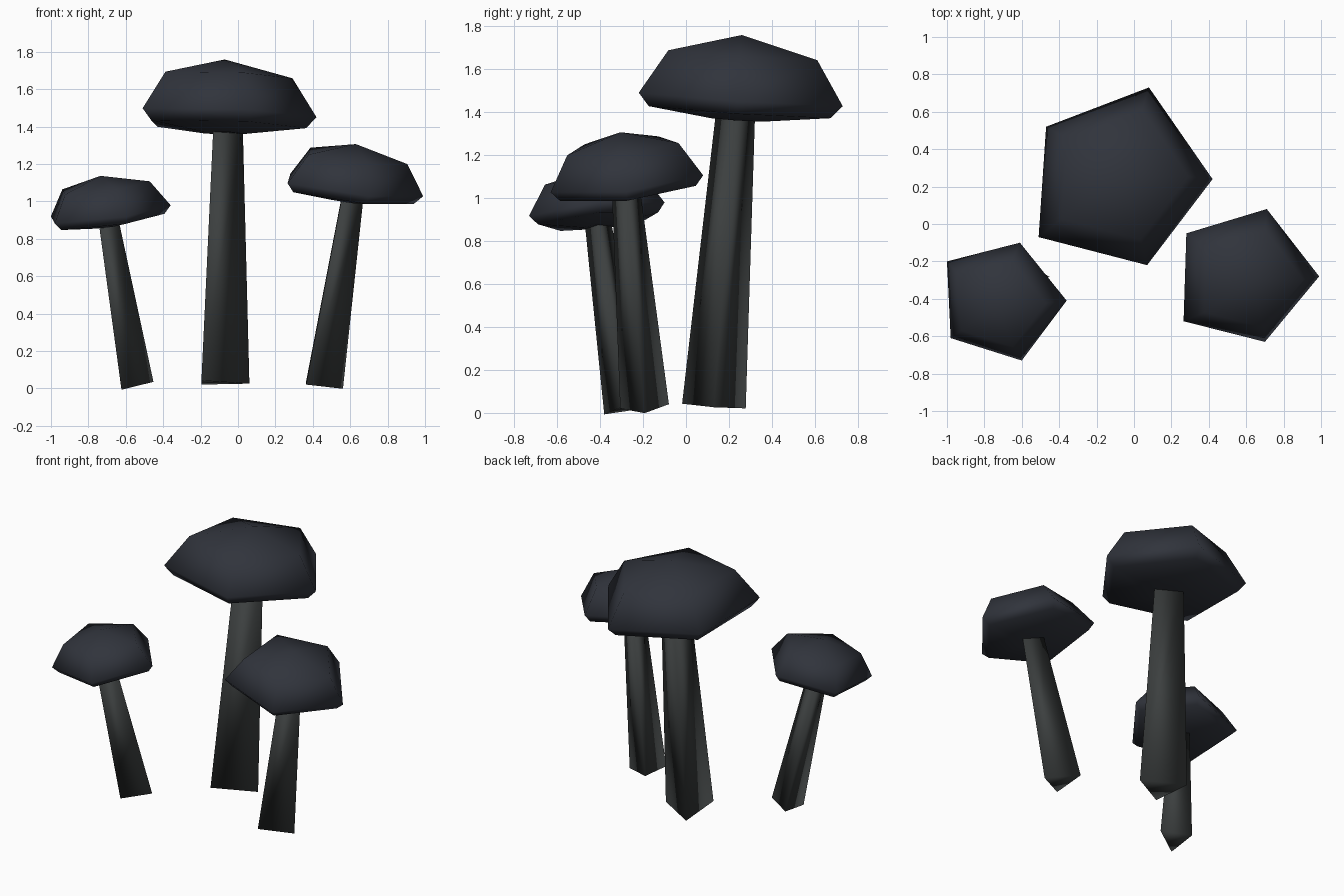
import bpy, bmesh
from math import cos, sin, tau
from mathutils import Vector

if "Cube" in bpy.data.objects:
    bpy.data.objects.remove(bpy.data.objects["Cube"])


def material(name, rgb):
    m = bpy.data.materials.new(name)
    m.diffuse_color = (*rgb, 1)
    m.use_nodes = True
    m.node_tree.nodes["Principled BSDF"].inputs["Base Color"].default_value = m.diffuse_color
    return m


CAP = material("cap_dark", (0.03, 0.034, 0.045))
STEM = material("stem_dark", (0.045, 0.05, 0.05))


def loft(name, rings, mat, apex=None):
    """Skin a stack of rings, closing the bottom and closing or peaking the top."""
    bm = bmesh.new()
    loops = [[bm.verts.new(p) for p in ring] for ring in rings]
    n = len(loops[0])
    for lo, hi in zip(loops, loops[1:]):
        for i in range(n):
            j = (i + 1) % n
            bm.faces.new((lo[i], lo[j], hi[j], hi[i]))
    bm.faces.new(loops[0][::-1])
    if apex is None:
        bm.faces.new(loops[-1])
    else:
        tip = bm.verts.new(apex)
        for i in range(n):
            bm.faces.new((loops[-1][i], loops[-1][(i + 1) % n], tip))
    bmesh.ops.recalc_face_normals(bm, faces=bm.faces)
    for f in bm.faces:
        f.smooth = True
    me = bpy.data.meshes.new(name)
    bm.to_mesh(me)
    bm.free()
    me.materials.append(mat)
    bpy.context.collection.objects.link(bpy.data.objects.new(name, me))


def cap(name, centre, size, slope, rim):
    """Five-sided cap on a tilted plane; profile rows are (scale, height)."""
    c = Vector(centre)
    a, b = slope
    up = Vector((-a, -b, 1)).normalized() * size
    profile = [(0.25, -0.2), (0.89, -0.12), (1, 0), (0.73, 0.41)]
    rings = [[c + Vector((x, y, a * x + b * y)) * k + up * h for x, y in rim]
             for k, h in profile]
    loft(name, rings, CAP, c + up * 0.59)


def stem(name, base, top, r0, r1):
    """Tapered three-sided stem, its ends square to the leaning axis."""
    base, top = Vector(base), Vector(top)
    axis = top - base
    top += axis * 0.04                      # run up into the cap
    ax, ay = axis.x / axis.z, axis.y / axis.z

    def ring(c, r):
        pts = [(r * cos(tau * i / 3), r * sin(tau * i / 3)) for i in range(3)]
        return [c + Vector((x, y, -ax * x - ay * y)) for x, y in pts]
    loft(name, [ring(base, r0), ring(top, r1)], STEM)


# Tall middle mushroom
cap("tall_cap", (-0.08, 0.24, 1.465), 0.5, (-0.03, -0.066),
    [(0.5, 0), (0.16, 0.49), (-0.39, 0.28), (-0.43, -0.31), (0.15, -0.46)])
stem("tall_stem", (-0.11, 0.13, 0.03), (-0.08, 0.228, 1.36), 0.171, 0.104)

# Right mushroom
cap("right_cap", (0.6, -0.28, 1.08), 0.39, (-0.133, 0.113),
    [(0.39, 0), (0.11, 0.36), (-0.32, 0.23), (-0.335, -0.24), (0.10, -0.35)])
stem("right_stem", (0.43, -0.193, 0.02), (0.59, -0.277, 1.0), 0.131, 0.075)

# Left mushroom
cap("left_cap", (-0.71, -0.41, 0.936), 0.345, (0.125, 0.1),
    [(0.35, 0), (0.10, 0.31), (-0.29, 0.21), (-0.27, -0.2), (0.11, -0.32)])
stem("left_stem", (-0.566, -0.282, 0.017), (-0.705, -0.407, 0.87), 0.114, 0.069)
